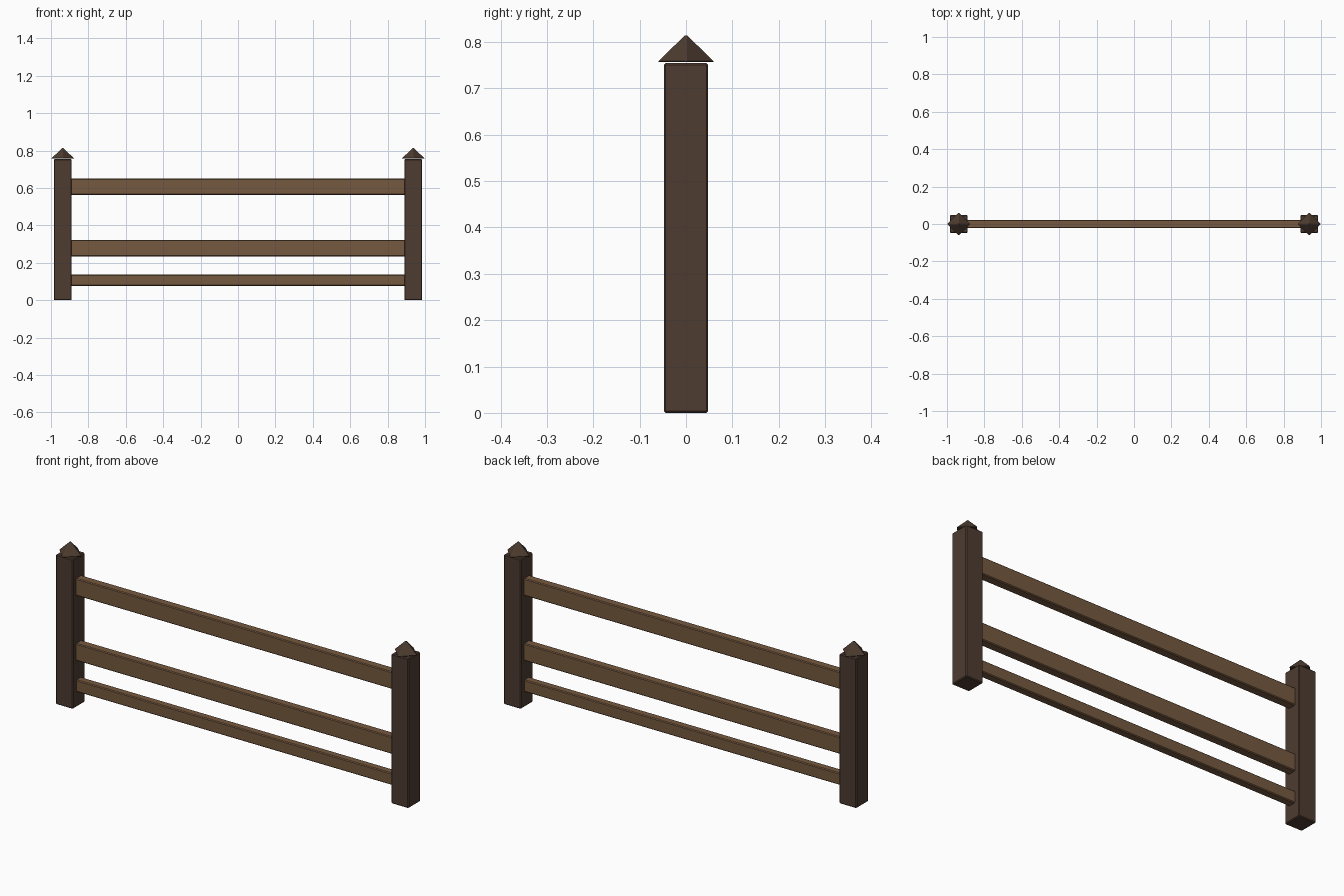
import bpy, math

if "Cube" in bpy.data.objects:
    bpy.data.objects.remove(bpy.data.objects["Cube"])


def material(name, color):
    m = bpy.data.materials.new(name)
    m.diffuse_color = (*color, 1)
    m.use_nodes = True
    m.node_tree.nodes["Principled BSDF"].inputs["Base Color"].default_value = m.diffuse_color
    return m


dark_wood = material("dark_wood", (0.075, 0.045, 0.03))
light_wood = material("light_wood", (0.18, 0.10, 0.05))


def finish(name, mat, bevel):
    ob = bpy.context.object
    ob.name = name
    ob.data.materials.append(mat)
    bpy.ops.object.transform_apply(location=False, rotation=True, scale=True)
    mod = ob.modifiers.new("Bevel", "BEVEL")
    mod.width = bevel
    mod.segments = 1
    return ob


def box(name, center, size, mat, bevel):
    bpy.ops.mesh.primitive_cube_add(size=1, location=center)
    bpy.context.object.scale = size
    return finish(name, mat, bevel)


# Square posts with diamond-turned pyramid caps
for side, x in (("left", -0.937), ("right", 0.937)):
    box(f"{side}_post", (x, 0, 0.3775), (0.096, 0.096, 0.755), dark_wood, 0.004)
    bpy.ops.mesh.primitive_cone_add(vertices=4, radius1=0.064, radius2=0,
                                    depth=0.062, location=(x, 0, 0.788))
    finish(f"{side}_post_cap", dark_wood, 0.003)

# Horizontal rails running into the posts
for name, low, high, depth in (("top_rail", 0.563, 0.65, 0.044),
                               ("middle_rail", 0.235, 0.322, 0.044),
                               ("bottom_rail", 0.077, 0.137, 0.040)):
    box(name, (0, 0, (low + high) / 2), (1.874, depth, high - low), light_wood, 0.004)
